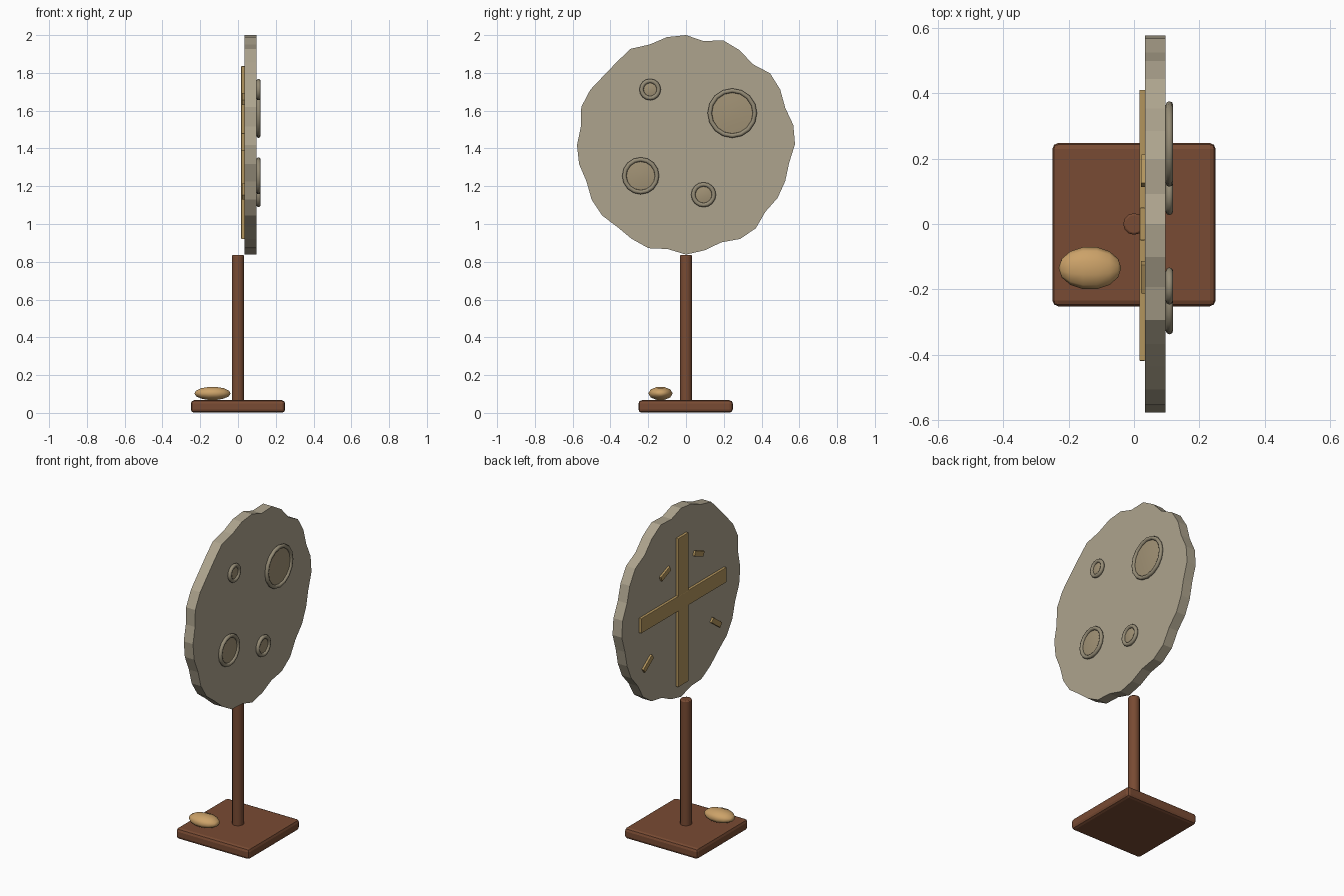
import bpy, bmesh, math
from mathutils import Matrix

if "Cube" in bpy.data.objects:
    bpy.data.objects.remove(bpy.data.objects["Cube"])


def material(name, rgb):
    m = bpy.data.materials.new(name)
    m.diffuse_color = (*rgb, 1)
    m.use_nodes = True
    m.node_tree.nodes["Principled BSDF"].inputs["Base Color"].default_value = m.diffuse_color
    return m


WOOD = material("dark_wood", (0.19, 0.07, 0.033))
STONE = material("stone", (0.42, 0.37, 0.27))
BOWL = material("crater_floor", (0.36, 0.29, 0.18))
RIM = material("crater_rim", (0.30, 0.26, 0.18))
BATTEN = material("light_wood", (0.45, 0.30, 0.11))
TAN = material("tan", (0.60, 0.36, 0.14))


def finish(bm, name, mat, bevel=0.0, smooth=None):
    bmesh.ops.recalc_face_normals(bm, faces=bm.faces[:])
    me = bpy.data.meshes.new(name)
    bm.to_mesh(me)
    bm.free()
    me.materials.append(mat)
    ob = bpy.data.objects.new(name, me)
    bpy.context.collection.objects.link(ob)
    if bevel:
        mod = ob.modifiers.new("bevel", 'BEVEL')
        mod.width = bevel
        mod.segments = 2
        mod.limit_method = 'ANGLE'
    if smooth:
        bpy.ops.object.select_all(action='DESELECT')
        ob.select_set(True)
        bpy.context.view_layer.objects.active = ob
        bpy.ops.object.shade_smooth_by_angle(angle=math.radians(smooth))
    return ob


def box(name, mat, loc, size, tilt=0.0, bevel=0.0):
    bm = bmesh.new()
    m = Matrix.Translation(loc) @ Matrix.Rotation(tilt, 4, 'X') @ Matrix.Diagonal((*size, 1))
    bmesh.ops.create_cube(bm, size=1, matrix=m)
    return finish(bm, name, mat, bevel)


def lathe_x(name, mat, profile, x, y, z, closed=False, n=16):
    """Spin (radius, offset) points about an axis along x."""
    bm = bmesh.new()
    rings = []
    for r, h in profile:
        rings.append([bm.verts.new((x + h, y + r * math.cos(2 * math.pi * i / n),
                                    z + r * math.sin(2 * math.pi * i / n))) for i in range(n)])
    pairs = list(zip(rings, rings[1:]))
    if closed:
        pairs.append((rings[-1], rings[0]))
    for a, b in pairs:
        for i in range(n):
            bm.faces.new((a[i], a[(i + 1) % n], b[(i + 1) % n], b[i]))
    if not closed:
        bm.faces.new(rings[-1])
    return finish(bm, name, mat, smooth=50)


# Base and post
box("base", WOOD, (0, -0.002, 0.034), (0.5, 0.5, 0.066), bevel=0.018)
bm = bmesh.new()
bmesh.ops.create_cone(bm, cap_ends=True, segments=12, radius1=0.033, radius2=0.033,
                      depth=0.785, matrix=Matrix.Translation((0, 0, 0.4425)))
finish(bm, "post", WOOD, bevel=0.006, smooth=40)

# Rough-edged disc, one radius (in thousandths) every ten degrees
RADII = [577, 578, 561, 579, 585, 555, 577, 588, 558, 582, 580, 566,
         588, 572, 570, 585, 590, 565, 577, 575, 561, 577, 580, 566,
         574, 581, 559, 580, 566, 548, 574, 575, 549, 560, 559, 554]
bm = bmesh.new()
outline = []
for i, r in enumerate(RADII):
    a = math.radians(10 * i + 0.5 * (i % 36 < 9))
    outline.append(bm.verts.new((0.034, r / 1000 * math.cos(a), 1.418 + r / 1000 * math.sin(a))))
face = bm.faces.new(outline)
ext = bmesh.ops.extrude_face_region(bm, geom=[face])
bmesh.ops.translate(bm, vec=(0.063, 0, 0),
                    verts=[v for v in ext["geom"] if isinstance(v, bmesh.types.BMVert)])
finish(bm, "disc", STONE)

# Craters: raised rim with a low domed floor
for k, (y, z, r) in enumerate([(0.245, 1.587, 0.131), (-0.24, 1.255, 0.098),
                               (0.093, 1.155, 0.066), (-0.19, 1.712, 0.057)]):
    t = 0.0115
    ring = [(r - t + t * math.cos(j * math.pi / 4), t * math.sin(j * math.pi / 4)) for j in range(8)]
    lathe_x(f"crater_rim_{k}", RIM, ring, 0.1085, y, z, closed=True)
    q = r - t
    lathe_x(f"crater_floor_{k}", BOWL, [(q, 0), (q, 0.010), (q * 0.6, 0.014), (q * 0.15, 0.016)],
            0.097, y, z)

# Battens on the reverse side
box("batten_upright", BATTEN, (0.026, 0, 1.378), (0.018, 0.1, 0.916), bevel=0.003)
box("batten_cross", BATTEN, (0.0255, -0.004, 1.435), (0.018, 0.83, 0.092), bevel=0.003)

# Short mirrored pegs on the reverse side
for side in (1, -1):
    for k, (y, z, length, tilt) in enumerate([(0.163, 1.661, 0.095, -22), (0.332, 1.172, 0.105, -36)]):
        box(f"peg_{k}_{'left' if side > 0 else 'right'}", BATTEN, (0.028, side * y, z),
            (0.014, length, 0.032), tilt=math.radians(side * tilt), bevel=0.002)

# Pebble resting on the base
bm = bmesh.new()
m = (Matrix.Translation((-0.135, -0.135, 0.103)) @ Matrix.Diagonal((0.096, 0.066, 0.037, 1))
     @ Matrix.Rotation(math.pi / 2, 4, 'Y'))
bmesh.ops.create_uvsphere(bm, u_segments=10, v_segments=7, radius=1, matrix=m)
finish(bm, "pebble", TAN, smooth=60)
